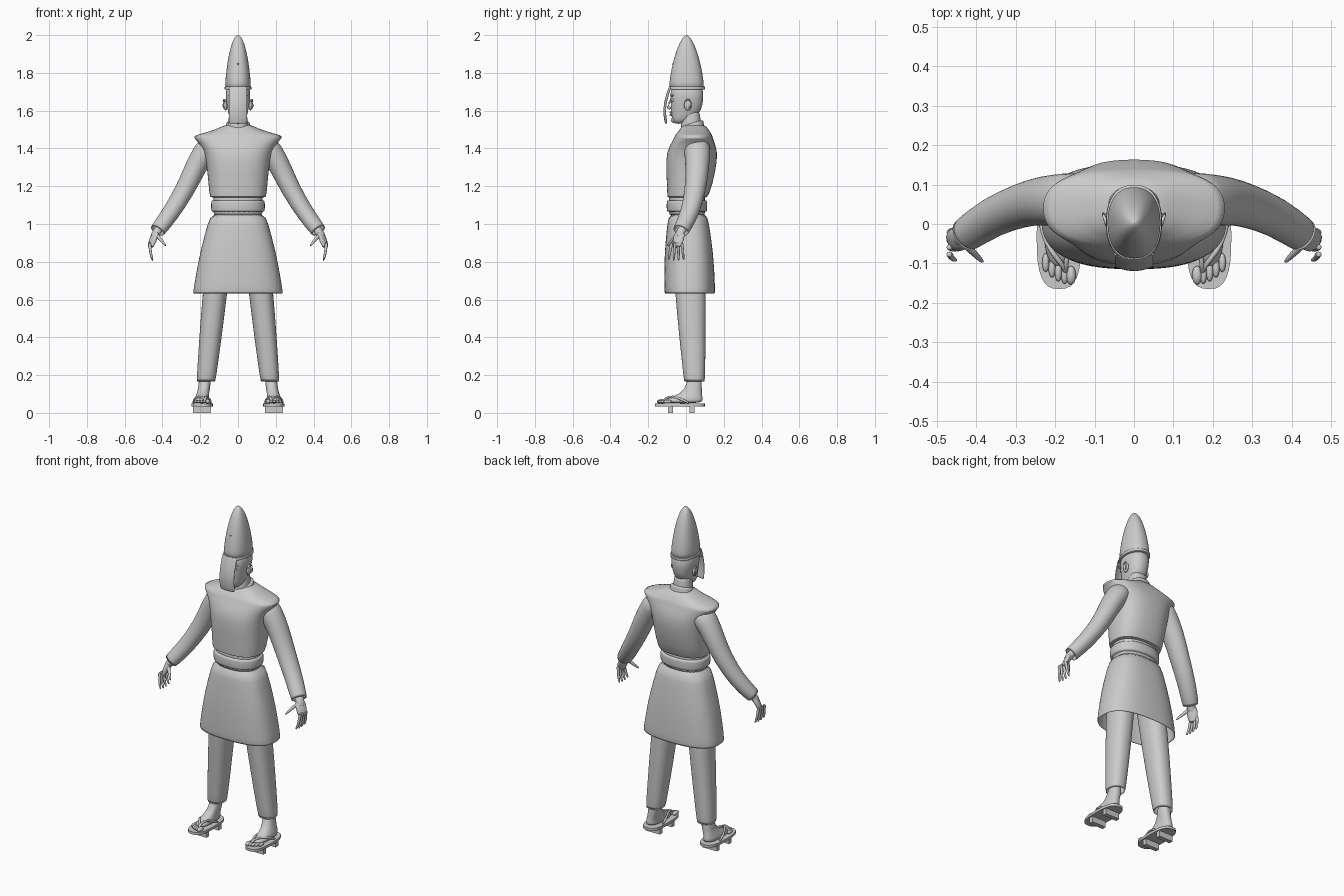
import bpy, bmesh, math
from mathutils import Vector

cube = bpy.data.objects.get("Cube")
if cube:
    bpy.data.objects.remove(cube, do_unlink=True)

shade = (.6, .6, .6, 1)
grey = bpy.data.materials.new("plain grey")
grey.use_nodes = True
grey.diffuse_color = shade
grey.node_tree.nodes["Principled BSDF"].inputs["Base Color"].default_value = shade


def finish(name, bm, subsurf=1, thickness=0, sharp=60):
    """Turn a bmesh into a smooth shaded object."""
    bmesh.ops.recalc_face_normals(bm, faces=bm.faces)
    mesh = bpy.data.meshes.new(name)
    bm.to_mesh(mesh)
    bm.free()
    mesh.materials.append(grey)
    mesh.polygons.foreach_set("use_smooth", [True] * len(mesh.polygons))
    mesh.set_sharp_from_angle(angle=math.radians(sharp))
    part = bpy.data.objects.new(name, mesh)
    bpy.context.collection.objects.link(part)
    if thickness:
        part.modifiers.new("cloth", "SOLIDIFY").thickness = thickness
    if subsurf:
        smooth = part.modifiers.new("smooth", "SUBSURF")
        smooth.levels = smooth.render_levels = subsurf


def skin(name, rings, open_end, **options):
    """Bridge rings of points and close the ends."""
    bm = bmesh.new()
    rows = [[bm.verts.new(point) for point in ring] for ring in rings]
    for low, high in zip(rows, rows[1:]):
        for i in range(len(low)):
            bm.faces.new((low[i - 1], low[i], high[i], high[i - 1]))
    bm.faces.new(rows[0])
    if not open_end:
        bm.faces.new(rows[-1])
    finish(name, bm, **options)


def oval(count, power=2):
    """Points around a unit superellipse."""
    for i in range(count):
        angle = math.tau * i / count
        c, s = math.cos(angle), math.sin(angle)
        yield (math.copysign(abs(c) ** (2 / power), c),
               math.copysign(abs(s) ** (2 / power), s))


def loft(name, sections, power=2.3, tilt=0, open_end=False, **options):
    """Level sections: height, front, back, half width and optional centre x."""
    rings = []
    for z, front, back, half, *centre in sections:
        x, y, depth = sum(centre), (front + back) / 2, (back - front) / 2
        rings.append([(x + u * half, y + v * depth, z + tilt * v * depth)
                      for u, v in oval(32, power)])
    skin(name, rings, open_end, **options)


def blend(start, end, bulge=0, steps=6):
    """Sections running evenly between two, swelling in the middle."""
    for i in range(steps + 1):
        t = i / steps
        z, front, back, half, *centre = [a + (b - a) * t for a, b in zip(start, end)]
        swell = bulge * math.sin(math.pi * t)
        yield [z, front - swell, back + swell, half + swell] + centre


def tube(name, path, start, end, wide=1, count=12, open_end=False, **options):
    """Tapered round limb along a path, from a start to an end radius."""
    points = [Vector(point) for point in path]
    last = len(points) - 1
    rings = []
    for i, point in enumerate(points):
        along = points[min(i + 1, last)] - points[max(i - 1, 0)]
        turn = along.to_track_quat("Z", "Y")
        radius = start + (end - start) * i / last
        rings.append([point + turn @ Vector((u * radius * wide, v * radius, 0))
                      for u, v in oval(count)])
    skin(name, rings, open_end, **options)


def solid(name, centre, scale, make, sharp=60, **shape):
    """Primitive scaled and moved to a centre."""
    bm = bmesh.new()
    make(bm, **shape)
    for vert in bm.verts:
        vert.co = vert.co * Vector(scale) + Vector(centre)
    finish(name, bm, subsurf=0, sharp=sharp)


def ball(name, centre, scale):
    solid(name, centre, scale, bmesh.ops.create_uvsphere,
          u_segments=16, v_segments=10, radius=1)


# Clothing on the trunk
loft("vest", [(1.15, -.09, .1, .13), (1.13, -.1, .11, .15), (1.2, -.1, .14, .155),
              (1.35, -.11, .17, .17), (1.41, -.09, .16, .19), (1.46, -.06, .14, .24),
              (1.47, -.06, .14, .23), (1.5, -.03, .12, .11), (1.53, -.02, .1, .07)],
     power=2.5)
loft("collar", blend((1.49, -.03, .1, .075), (1.54, -.01, .09, .06)), tilt=.25)
loft("waist", blend((1.04, -.09, .1, .13), (1.16, -.09, .1, .13)))
loft("belt", blend((1.06, -.1, .11, .14), (1.13, -.1, .11, .14), bulge=.003))
loft("skirt", blend((1.07, -.09, .11, .14), (.63, -.115, .155, .24), bulge=.01),
     power=2.6, open_end=True, thickness=.006)

# Head and face
loft("neck", blend((1.47, -.03, .09, .06), (1.6, -.02, .07, .045)))
loft("head", [(1.53, -.06, -.02, .02), (1.545, -.07, .02, .04), (1.58, -.08, .07, .05),
              (1.63, -.08, .09, .06), (1.7, -.085, .095, .07), (1.74, -.07, .08, .05)])
tube("nose", [(0, -.07, 1.67), (0, -.09, 1.64), (0, -.1, 1.62), (0, -.08, 1.61)],
     start=.006, end=.012)
for lip, z in (("upper", 1.59), ("lower", 1.578)):
    ball(lip + "_lip", (0, -.077, z), (.02, .01, .006))
ball("chin", (0, -.065, 1.55), (.02, .016, .014))

# Tall cap tapering to a rounded tip, with a band and a front pucker
cap = []
for i in range(12):
    t = 1 - (1 - i / 11.2) ** 2
    taper = math.sqrt(1 - t ** 1.5)
    depth = .095 * taper ** 1.2
    cap.append((1.7 + .3 * t, .003 - depth, .003 + depth, .07 * taper))
loft("tall_cap", cap)
loft("cap_band", blend((1.71, -.095, .1, .072), (1.73, -.09, .1, .07)))
solid("cap_pucker", (0, -.05, 1.82), (.035, -.025, .03), bmesh.ops.create_cone, sharp=30,
      cap_ends=True, segments=3, radius1=.2, radius2=1, depth=2)

# Curved strip hanging before the face
bm = bmesh.new()
bmesh.ops.create_grid(bm, x_segments=8, y_segments=8, size=1)
for vert in bm.verts:
    across, down = vert.co.x, (1 - vert.co.y) / 2
    bow = math.sin(down * math.pi * .75)
    vert.co = (.05 * across, .012 * across ** 2 - .09 - .03 * bow, 1.73 - .2 * down)
finish("face_strip", bm, thickness=.004)

for s, side in ((1, "left_"), (-1, "right_")):
    # Eye, brow and ear
    ball(side + "eye", (s * .027, -.07, 1.655), (.013, .01, .01))
    ball(side + "brow", (s * .03, -.075, 1.68), (.022, .01, .006))
    ball(side + "ear", (s * .066, .01, 1.63), (.01, .02, .03))
    rim = [math.radians(angle) for angle in range(-80, 200, 40)]
    tube(side + "ear_rim", [(s * (.073 + .006 * math.cos(a)), .01 + .018 * math.cos(a),
                             1.635 + .025 * math.sin(a)) for a in rim],
         start=.004, end=.005, count=8)

    # Sleeve and hand
    tube(side + "sleeve", [(s * .13, .06, 1.43), (s * .18, .06, 1.38), (s * .23, .06, 1.29),
                           (s * .28, .05, 1.18), (s * .36, .02, 1.05), (s * .43, -.03, .96)],
         start=.068, end=.041, wide=1.1, count=20, open_end=True, thickness=.005)
    tube(side + "wrist", [(s * .4, 0, 1), (s * .43, -.03, .96), (s * .45, -.04, .92)],
         start=.022, end=.022, wide=1.2)
    tube(side + "palm", [(s * .43, -.03, .96), (s * .45, -.04, .92), (s * .466, -.05, .87)],
         start=.018, end=.014, wide=2)
    for i, finger in enumerate(("index_", "middle_", "ring_", "little_")):
        knuckle = Vector((s * .465, -.08 + .02 * i, .88))
        reach = Vector((s * -.015, .007 * i - .013, .005 * abs(i - 1.5) - .08))
        bend = knuckle + reach / 2 + Vector((s * .006, 0, 0))
        tube(side + finger + "finger", [knuckle - reach / 3, knuckle, bend, knuckle + reach],
             start=.01, end=.006, count=8)
    tube(side + "thumb", [(s * .44, -.04, .95), (s * .41, -.07, .92), (s * .38, -.1, .88)],
         start=.013, end=.006, count=8)

    # Trouser leg
    loft(side + "trouser", blend((.95, -.08, .1, .066, s * .09), (.16, -.01, .1, .05, s * .17),
                                 bulge=.005), open_end=True, thickness=.005)

    # Foot, with the big toe on the inner side
    x = s * .19
    loft(side + "foot", [(.05, -.12, .085, .04, x), (.07, -.11, .09, .04, x),
                         (.09, -.06, .085, .035, x), (.12, 0, .083, .03, s * .18),
                         (.22, .015, .085, .035, s * .17)])
    for i, toe in enumerate(("big", "second", "third", "fourth", "little")):
        girth = .009 if i else .013
        ball(side + toe + "_toe", (x + s * (.016 * i - .03), .002 * i * i - .13, .06),
             (girth, .024, girth))

    # Raised sandal
    loft(side + "sandal_sole", blend((.035, -.165, .1, .057, x), (.05, -.165, .1, .057, x),
                                     steps=1), power=2.8, subsurf=0, sharp=30)
    for row, y in (("front", -.083), ("rear", .032)):
        solid(side + row + "_tooth", (x, y, .018), (.094, .026, .036),
              bmesh.ops.create_cube, sharp=30, size=1)
    for strap, way in (("outer", s), ("inner", -s)):
        tube(side + strap + "_strap", [(x - s * .017, -.13, .05), (x - s * .016, -.11, .08),
                                       (x + way * .022, -.07, .09), (x + way * .043, -.02, .07),
                                       (x + way * .047, .02, .05)],
             start=.007, end=.007, count=8)
